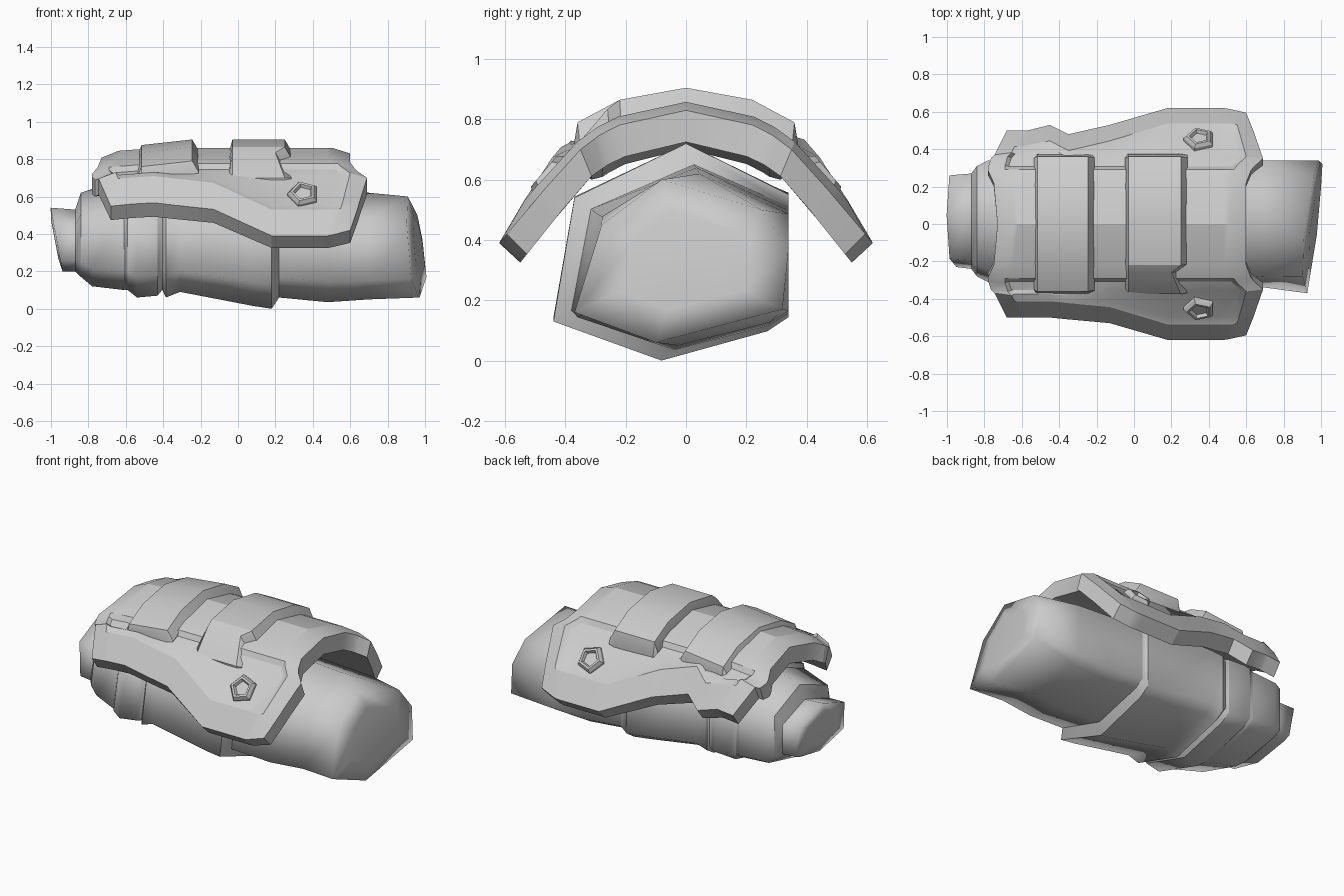
import bpy, bmesh, math
from mathutils import Vector

if "Cube" in bpy.data.objects:
    bpy.data.objects.remove(bpy.data.objects["Cube"])

grey = bpy.data.materials.new("light_grey")
grey.diffuse_color = (0.6, 0.6, 0.6, 1)
grey.use_nodes = True
grey.node_tree.nodes["Principled BSDF"].inputs["Base Color"].default_value = grey.diffuse_color


def loft(name, rings, strip_caps=False, sharp=None):
    """Skin closed rings; caps are quad strips (folded rings) or single faces."""
    bm = bmesh.new()
    vs = [[bm.verts.new(p) for p in r] for r in rings]
    m = len(vs[0])
    for a, b in zip(vs, vs[1:]):
        for i in range(m):
            j = (i + 1) % m
            bm.faces.new((a[i], a[j], b[j], b[i]))
    for r in (vs[0], vs[-1]):
        if strip_caps:
            for i in range(m // 2 - 1):
                bm.faces.new((r[i], r[i + 1], r[m - 2 - i], r[m - 1 - i]))
        else:
            bm.faces.new(r)
    for f in bm.faces:
        f.smooth = True
    for k in sharp or []:
        for i in range(m):
            bm.edges.get((vs[k][i], vs[k][(i + 1) % m])).smooth = False
    bmesh.ops.recalc_face_normals(bm, faces=bm.faces)
    me = bpy.data.meshes.new(name)
    bm.to_mesh(me)
    bm.free()
    me.materials.append(grey)
    ob = bpy.data.objects.new(name, me)
    bpy.context.collection.objects.link(ob)
    if sharp is None:
        bpy.ops.object.select_all(action='DESELECT')
        ob.select_set(True)
        bpy.context.view_layer.objects.active = ob
        bpy.ops.object.shade_smooth_by_angle(angle=math.radians(24))


# Sleeve: seven-sided section scaled along x
SECTION = [(.13, 1), (1, .53), (1, -.6), (.82, -.73), (-.08, -1), (-1, -.64), (-.82, .5)]
# x, y min, z min, z max
STATIONS = [(-.97, -.23, .20, .54), (-.87, -.24, .20, .53), (-.84, -.28, .17, .62),
            (-.78, -.31, .12, .64), (-.61, -.38, .10, .66), (-.59, -.41, .10, .68),
            (-.54, -.42, .06, .70), (-.43, -.40, .07, .69), (-.405, -.39, .10, .67),
            (-.385, -.42, .06, .70), (-.31, -.42, .09, .70), (.08, -.44, .015, .72),
            (.18, -.44, 0, .72), (.22, -.38, .06, .65), (.48, -.36, .035, .64),
            (.70, -.34, .05, .62)]
# y, z of the slanted mouth at the wide end
MOUTH = [(-.08, .60), (.25, .50), (.34, .37), (.32, .17), (-.1, .06), (-.37, .16), (-.28, .45)]


def section(x, y0, z0, z1, size=1):
    y1 = min(.34, .03 - y0)
    tz = -.032 if x < -.9 else 0
    return [(x + size * tz * v, (y0 + y1) / 2 + size * u * (y1 - y0) / 2,
             (z0 + z1) / 2 + size * v * (z1 - z0) / 2) for u, v in SECTION]


def mouth(size, x):
    return [(x + size * (.12 * y - .12 * (z - .33)), size * y, .33 + size * (z - .33))
            for y, z in MOUTH]


# the two ends close with a smaller, slightly domed ring
rings = [section(-.98, *STATIONS[0][1:], .6)] + [section(*s) for s in STATIONS]
rings += [mouth(1, .95), mouth(.6, .965)]
steps = [i for i, (a, b) in enumerate(zip(STATIONS, STATIONS[1:])) if b[0] - a[0] < .045]
loft("sleeve", rings, sharp=[k for i in steps for k in (i + 1, i + 2)])

# Armour plate: arch knots as outer y, outer z, inner y, inner z
ARCH = [(0, .83, 0, .725), (.25, .775, .23, .67), (.37, .685, .33, .60), (.62, .39, .55, .325)]


def arch(y):
    for a, b in zip(ARCH, ARCH[1:]):
        if y <= b[0] or b is ARCH[-1]:
            t = (y - a[0]) / (b[0] - a[0])
            q = [a[k] + t * (b[k] - a[k]) for k in range(4)]
            return Vector(q[:2]), Vector(q[2:])


# per row: y (zero or less from row 5 on = measured from lower edge), left x, right x
ROWS = [(0, -.73, .60), (.22, -.75, .60), (.285, -.78, .625), (.305, -.78, .64),
        (.35, -.765, .69), (-.13, -.745, .65), (-.10, -.73, .64), (0, -.68, .60)]
# column x ("L" and "R" follow the plate ends), inward shift, lower edge y
COLS = [("L", 0, .50), ("L", .09, .50), ("L", .11, .50), (-.45, 0, .50), (-.35, 0, .51),
        (-.13, 0, .53), (.18, 0, .62), (.44, 0, .62), ("R", -.12, .62), ("R", -.09, .615),
        ("R", 0, .595)]


def plate_point(col, side, row):
    y, xl, xr = ROWS[row]
    base, shift, edge = col
    if side > 0 and base in (-.45, -.35):      # small notch on the back edge
        edge += .03 if base == -.45 else -.03
    if row >= 5:
        y += edge
    x = {"L": xl, "R": xr}.get(base, base) + shift
    end = base in ("L", "R")
    rim = row == 7 or (end and shift == 0)
    sunk = row in (3, 4, 5) and not (end and abs(shift) < .1)   # recessed flank panel
    lift = 0 if rim else .01 if sunk else .028
    o, i = arch(y)
    o = o + (o - i).normalized() * lift
    # narrow end: crown dips, lower edge is fuller
    dz = -max(0, -.5 - x) * .1
    if row >= 4:
        dz += min(1, max(0, (.18 - x) / .31)) * (.015 if row == 4 else .035)
    return (x, side * o[0], o[1] + dz), (x, side * i[0], i[1] + dz)


order = [(-1, r) for r in range(7, 0, -1)] + [(1, r) for r in range(8)]
rings = []
for c in COLS:
    pts = [plate_point(c, s, r) for s, r in order]
    rings.append([p[0] for p in pts] + [p[1] for p in reversed(pts)])
loft("armour_plate", rings, True)

# Two raised straps across the top of the plate
HALF = [(.22, .865), (.36, .79), (.375, .70)]
STRAP = [(-y, z) for y, z in reversed(HALF)] + [(0, .905)] + HALF


def strap(name, x0, x1, fall, notch):
    rings = []
    for x, depth, lower in ((x0, .075, 0), (x0 + .02, 0, fall), (x1 - .035, 0, 0), (x1, .06, 0)):
        top = []
        for k, (y, z) in enumerate(STRAP):
            dx = -notch if k == 1 and x > (x0 + x1) / 2 else 0
            if k == 1:
                y, z = (y + notch * 2, z + notch * .9)
            sink = 0 if k in (0, 6) else depth + lower
            top.append((x + dx, y * (1 - depth * .3), z - sink))
        base = [(p[0], p[1] * .97, p[2] - .06) for p in reversed(top)]
        rings.append(top + base)
    loft(name, rings, True)


strap("rear_strap", -.535, -.21, .03, 0)
strap("front_strap", -.05, .285, 0, .05)

# Five-sided bolts with a sunken centre, one on each flank
for side, name in ((-1, "bolt_front"), (1, "bolt_back")):
    n = Vector((0, side * .76, .65))
    u, v = Vector((1, 0, 0)), Vector((0, -side * .65, .76))
    c = Vector((.35, side * .45, .61))
    rings = []
    for rad, h in ((.09, -.03), (.085, .01), (.07, .028), (.055, .028), (.045, .01)):
        rings.append([c + n * h + rad * (u * math.cos(a) + v * math.sin(a))
                      for a in (math.pi + k * math.tau / 5 for k in range(5))])
    loft(name, rings)
